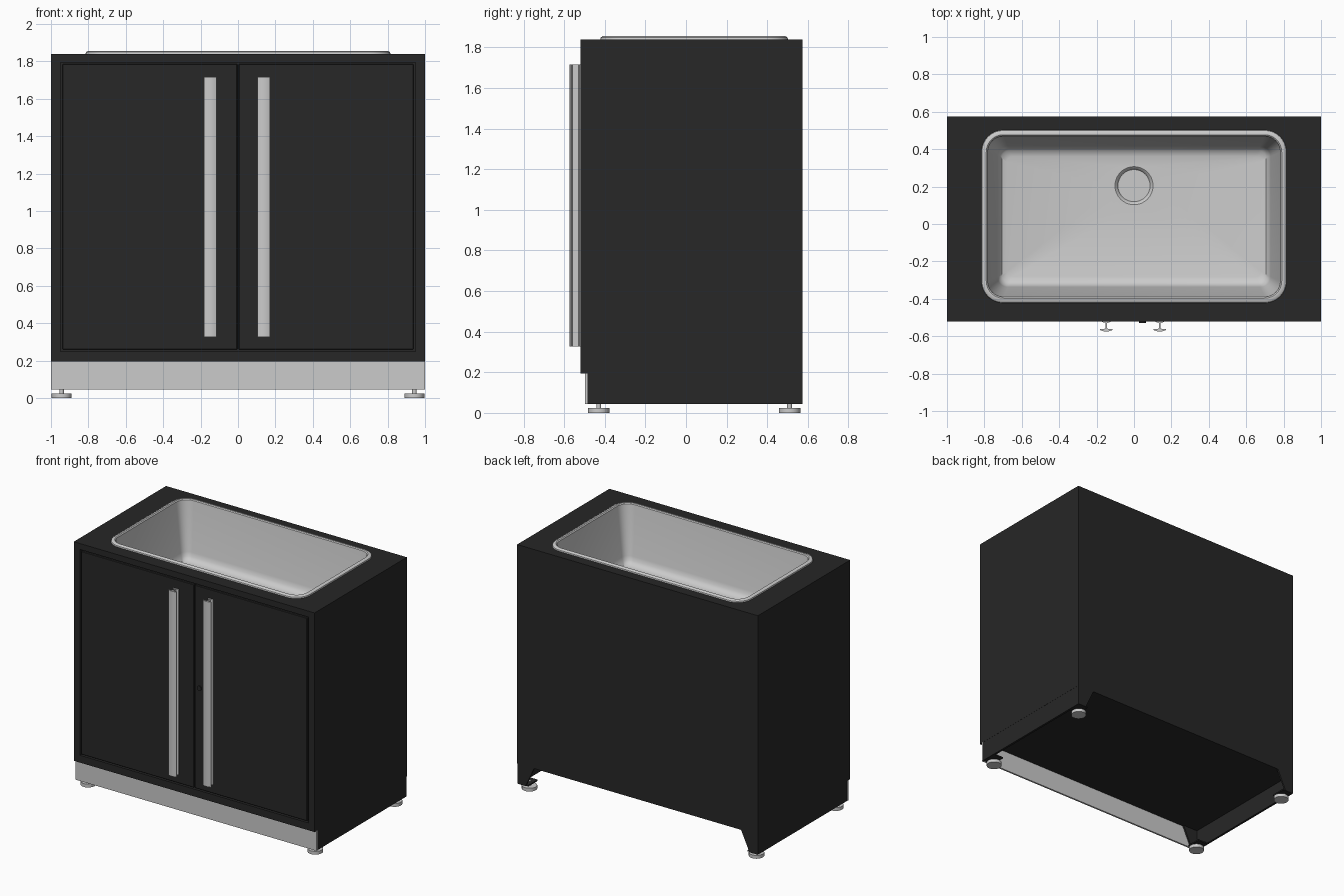
import bpy, bmesh, math
from mathutils import Vector

if "Cube" in bpy.data.objects:
    bpy.data.objects.remove(bpy.data.objects["Cube"])

black = bpy.data.materials.new("black_paint")
black.diffuse_color = (0.02, 0.02, 0.02, 1)
black.use_nodes = True
black.node_tree.nodes["Principled BSDF"].inputs["Base Color"].default_value = black.diffuse_color


def finish(name, bm, mat=None, smooth=False):
    bmesh.ops.recalc_face_normals(bm, faces=bm.faces)
    me = bpy.data.meshes.new(name)
    bm.to_mesh(me)
    bm.free()
    ob = bpy.data.objects.new(name, me)
    bpy.context.collection.objects.link(ob)
    if mat:
        me.materials.append(mat)
    if smooth:
        bpy.ops.object.select_all(action='DESELECT')
        ob.select_set(True)
        bpy.context.view_layer.objects.active = ob
        bpy.ops.object.shade_smooth_by_angle(angle=math.radians(35))
    return ob


def box(name, x, y, z, mat=None, bevel=0):
    bm = bmesh.new()
    bmesh.ops.create_cube(bm, size=1)
    for v in bm.verts:
        v.co = [lo + (c + 0.5) * (hi - lo) for c, (lo, hi) in zip(v.co, (x, y, z))]
    if bevel:
        bmesh.ops.bevel(bm, geom=bm.edges[:], offset=bevel, segments=1, affect='EDGES')
    return finish(name, bm, mat)


def prism(name, pts, vec, mat=None, smooth=False):
    bm = bmesh.new()
    f = bm.faces.new([bm.verts.new(p) for p in pts])
    ext = bmesh.ops.extrude_face_region(bm, geom=[f], use_keep_orig=True)
    bmesh.ops.translate(bm, vec=Vector(vec), verts=[g for g in ext["geom"] if isinstance(g, bmesh.types.BMVert)])
    return finish(name, bm, mat, smooth)


def ring(cy, hx, hy, r, z, n=8):
    """Rounded rectangle centred on (0, cy); a circle when hx = hy = r."""
    pts = []
    for q, (sx, sy) in enumerate(((1, 1), (-1, 1), (-1, -1), (1, -1))):
        for i in range(n + 1):
            a = math.pi / 2 * (q + i / n)
            pts.append((sx * (hx - r) + r * math.cos(a), cy + sy * (hy - r) + r * math.sin(a), z))
    return pts


def loft(name, rings, mat=None, cap=False, closed=False):
    bm = bmesh.new()
    loops = [[bm.verts.new(p) for p in ring(*r)] for r in rings]
    pairs = list(zip(loops, loops[1:]))
    if closed:
        pairs.append((loops[-1], loops[0]))
    for a, b in pairs:
        for i in range(len(a)):
            j = (i + 1) % len(a)
            bm.faces.new((a[i], a[j], b[j], b[i]))
    if cap:
        bm.faces.new(loops[-1])
    bmesh.ops.remove_doubles(bm, verts=bm.verts, dist=1e-5)
    return finish(name, bm, mat, True)


def cylinder(name, x, y, z0, z1, r, axis='Z', mat=None, n=32):
    ring_pts = [(r * math.cos(2 * math.pi * i / n), r * math.sin(2 * math.pi * i / n)) for i in range(n)]
    if axis == 'Z':
        return prism(name, [(x + a, y + b, z0) for a, b in ring_pts], (0, 0, z1 - z0), mat, True)
    return prism(name, [(x + a, z0, y + b) for a, b in ring_pts], (0, z1 - z0, 0), mat, True)


F, B, T = -0.52, 0.575, 1.84       # cabinet front, back, top
Z0, Z1 = 0.045, 0.195              # plinth bottom and top

# Cabinet shell
box("back_panel", (-0.98, 0.98), (B - 0.02, B), (Z1, 1.82), black)
box("bottom_panel", (-0.98, 0.98), (F + 0.02, B - 0.02), (Z1, Z1 + 0.02), black)
mid = (F + B) / 2
hy = (B - F) / 2
loft("worktop", [(mid, 1, hy, 0, 1.80), (mid, 1, hy, 0, T), (0.04, 0.80, 0.445, 0.1, T),
                 (0.04, 0.80, 0.445, 0.1, 1.80)], black, closed=True)

# Front frame around the doors
box("frame_bottom_rail", (-0.948, 0.948), (F, F + 0.04), (Z1, 0.25), black)
box("frame_top_rail", (-0.948, 0.948), (F, F + 0.04), (1.795, 1.80), black)
box("door_backing", (-0.96, 0.96), (F + 0.025, F + 0.035), (0.24, 1.80), black)

# Left and right parts
for s, side in ((-1, "left"), (1, "right")):
    def span(a, b):
        return tuple(sorted((s * a, s * b)))
    box(side + "_side_panel", span(0.98, 1), (F, B), (Z1, 1.80), black)
    box(side + "_frame_stile", span(0.948, 0.98), (F, F + 0.04), (Z1, 1.80), black)
    box(side + "_door", span(0.004, 0.938), (F, F + 0.022), (0.26, 1.785), black, 0.003)
    box(side + "_plinth_side", span(0.983, 0.999), (-0.485, B), (Z0, Z1), black)

    # Bar handle: door flange, web and gently curved grip
    hx = -0.148 if s < 0 else 0.138
    half = [(0.022, F), (0.022, F - 0.004), (0.004, F - 0.009), (0.004, -0.558),
            (0.015, -0.562), (0.033, -0.561), (0.033, -0.567), (0.018, -0.573)]
    prof = half + [(0, -0.575)] + [(-x, y) for x, y in reversed(half)]
    prism(side + "_handle", [(hx + x, y, 0.327) for x, y in prof], (0, 0, 1.39), None, True)

    # Corner gussets, foot plates and levelling feet
    for y0, y1, fy, end in ((-0.485, -0.473, -0.43, "front"), (B - 0.012, B, 0.51, "back")):
        tag = f"{end}_{side}_"
        prism(tag + "gusset", [(s * x, y0, z) for x, z in
              ((0.985, Z0), (0.985, Z1), (0.86, Z1), (0.93, Z0))], (0, y1 - y0, 0), black)
        box(tag + "foot_plate", span(0.91, 0.985), (fy - 0.05, fy + 0.06), (Z0, Z0 + 0.01), black)
        cylinder(tag + "foot_pad", s * 0.943, fy, 0, 0.025, 0.053)
        cylinder(tag + "foot_stem", s * 0.943, fy, 0.025, 0.06, 0.012, n=16)

# Kick plate and door lock
box("kick_plate", (-1, 1), (-0.498, -0.485), (Z0, Z1))
cylinder("door_lock", 0.045, 1.02, F - 0.008, F + 0.01, 0.018, 'Y', black)

# Sink: raised rim, tapered walls, filleted floor and round drain
FL = 1.43
c = 0.04
loft("sink_basin", [
    (c, 0.815, 0.462, 0.115, T), (c, 0.813, 0.460, 0.113, 1.849), (c, 0.803, 0.450, 0.105, 1.856),
    (c, 0.790, 0.437, 0.092, 1.856), (c, 0.783, 0.430, 0.085, 1.85),
    (c, 0.730, 0.377, 0.055, 1.49), (c, 0.722, 0.369, 0.05, 1.46), (c, 0.707, 0.352, 0.042, 1.439),
    (c, 0.680, 0.322, 0.03, FL),
    (0.205, 0.102, 0.102, 0.102, FL), (0.205, 0.094, 0.094, 0.094, FL - 0.006),
    (0.205, 0.086, 0.086, 0.086, FL - 0.02)], None, cap=True)
